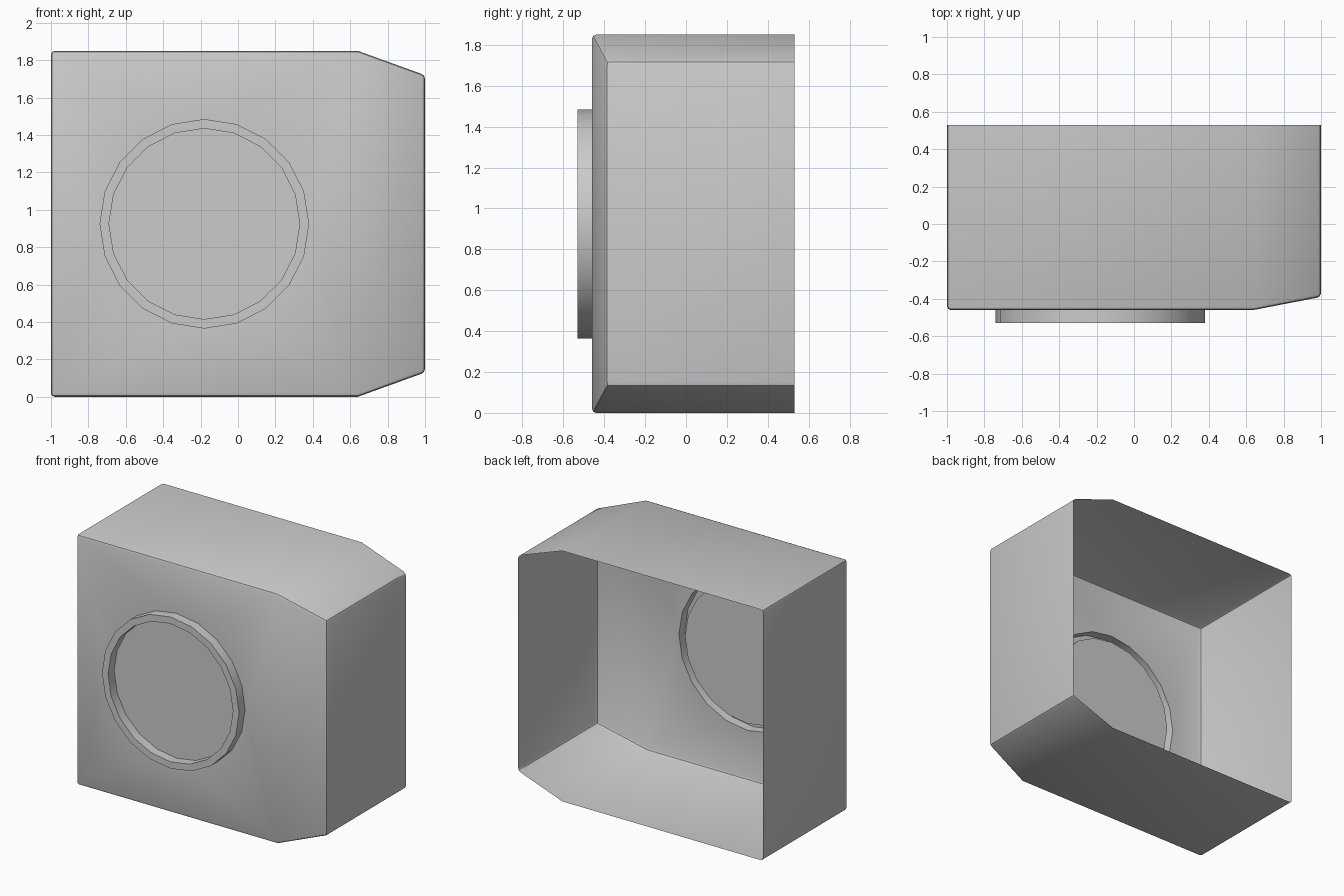
import bpy, bmesh
from math import sin, cos, pi

if "Cube" in bpy.data.objects:
    bpy.data.objects.remove(bpy.data.objects["Cube"])

FRONT, BACK, RIM = -0.46, 0.53, -0.53
CX, CZ, SIDES = -0.18, 0.925, 20

bm = bmesh.new()

# Shell sections along x: (x, front y, bottom/top inset), open at the back
sections = [(-1, FRONT, 0), (0.64, FRONT, 0), (1, -0.39, 0.13)]
rows = [[bm.verts.new(p) for p in ((x, BACK, i), (x, y, i),
                                   (x, y, 1.85 - i), (x, BACK, 1.85 - i))]
        for x, y, i in sections]
for a, b in zip(rows, rows[1:]):
    for k in range(3):
        bm.faces.new((a[k], b[k], b[k + 1], a[k + 1]))
bm.faces.new(rows[0])
bm.faces.new(rows[-1][::-1])
bmesh.ops.recalc_face_normals(bm, faces=bm.faces)

# Soften the sharp outer edges
sharp = [e for e in bm.edges if len(e.link_faces) == 2 and e.calc_face_angle() > 0.6]
bmesh.ops.bevel(bm, geom=sharp, offset=0.02, offset_type='OFFSET', segments=2,
                profile=0.5, affect='EDGES')

# Front panel is replaced by a panel with a round hole
panel = max((f for f in bm.faces if abs(f.normal.y) > 0.999), key=lambda f: f.calc_area())
outline = list(panel.edges)
bmesh.ops.delete(bm, geom=[panel], context='FACES_ONLY')


def circle(r, y):
    return [bm.verts.new((CX + r * sin(2 * pi * k / SIDES), y,
                          CZ + r * cos(2 * pi * k / SIDES))) for k in range(SIDES)]


# Raised ring with a recessed disc
loops = [circle(0.56, FRONT), circle(0.56, RIM), circle(0.51, RIM), circle(0.51, FRONT)]
hole = [bm.edges.new((loops[0][k - 1], loops[0][k])) for k in range(SIDES)]
bmesh.ops.triangle_fill(bm, use_beauty=True, use_dissolve=False,
                        edges=outline + hole, normal=(0, -1, 0))
for f in [f for f in bm.faces if all(v in loops[0] for v in f.verts)]:
    bm.faces.remove(f)
for a, b in zip(loops, loops[1:]):
    for k in range(SIDES):
        bm.faces.new((a[k - 1], a[k], b[k], b[k - 1]))
bm.faces.new(loops[-1])
bmesh.ops.recalc_face_normals(bm, faces=bm.faces)

mesh = bpy.data.meshes.new("housing_shell")
bm.to_mesh(mesh)
bm.free()
shell = bpy.data.objects.new("housing_shell", mesh)
bpy.context.collection.objects.link(shell)
bpy.context.view_layer.objects.active = shell
shell.select_set(True)
bpy.ops.object.shade_smooth_by_angle(angle=pi / 6)
